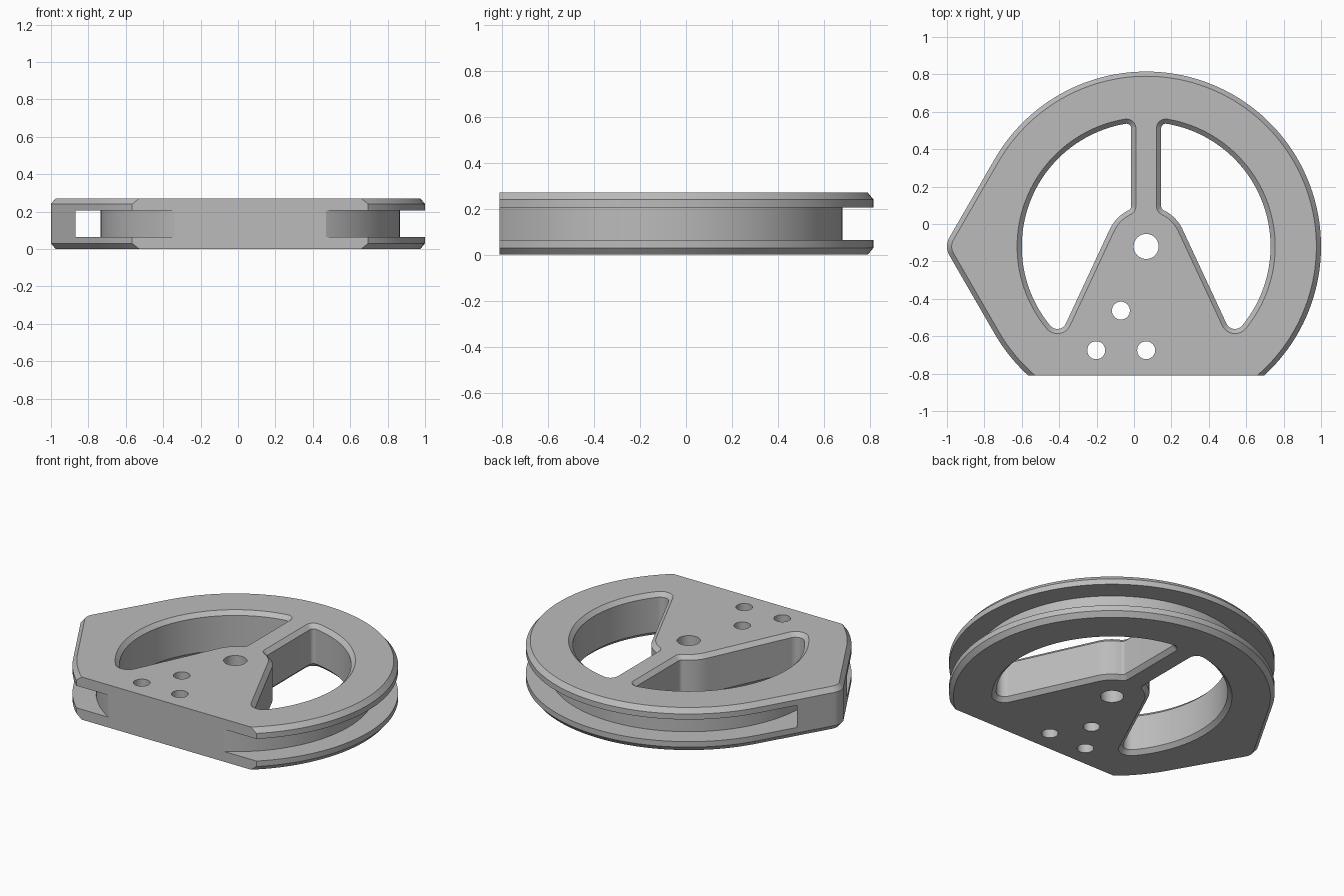
import bpy, bmesh
from math import sin, cos, atan2, acos, hypot, sqrt, radians, pi

if "Cube" in bpy.data.objects:
    bpy.data.objects.remove(bpy.data.objects["Cube"])

CX, CY = 0.065, -0.12      # wheel axis
HEIGHT, BEVEL = 0.27, 0.025
RIM = 0.935

grey = bpy.data.materials.new("plain grey")
grey.use_nodes = True
grey.diffuse_color = (0.5, 0.5, 0.5, 1)
grey.node_tree.nodes["Principled BSDF"].inputs["Base Color"].default_value = (0.5, 0.5, 0.5, 1)


def arc(x, y, r, start, end, steps):
    return [(x + r * cos(start + (end - start) * i / steps),
             y + r * sin(start + (end - start) * i / steps)) for i in range(steps + 1)]


def loft(name, layers, closed=False):
    """Solid through stacked outlines given as (z, points); closed makes a ring."""
    bm = bmesh.new()
    rings = [[bm.verts.new((x + CX, y + CY, z)) for x, y in pts] for z, pts in layers]
    n = len(rings[0])
    pairs = list(zip(rings, rings[1:]))
    if closed:
        pairs.append((rings[-1], rings[0]))
    else:
        bm.faces.new(rings[0])
        bm.faces.new(rings[-1])
    for a, b in pairs:
        for i in range(n):
            j = (i + 1) % n
            bm.faces.new((a[i], a[j], b[j], b[i]))
    bmesh.ops.recalc_face_normals(bm, faces=bm.faces)
    mesh = bpy.data.meshes.new(name)
    bm.to_mesh(mesh)
    bm.free()
    mesh.materials.append(grey)
    obj = bpy.data.objects.new(name, mesh)
    bpy.context.collection.objects.link(obj)
    return obj


def rim_outline(d):
    """Round rim with two tangents meeting in a rounded nose on the right."""
    nose = 0.095
    reach = (RIM - nose) / cos(radians(30))
    return (arc(0, 0, RIM + d, radians(-150), radians(150), 150)
            + arc(-reach, 0, nose + d, radians(150), radians(210), 16))


def window_outline(d, side):
    """Opening between spoke, rim and hub, grown by d."""
    rim, spoke, hub, slope = 0.665, 0.08, 0.215, radians(25)
    small, tip = 0.025, 0.05
    ax = spoke + small
    ay = sqrt((rim - small) ** 2 - ax ** 2)
    cy = sqrt((hub + small) ** 2 - ax ** 2)
    a, c = atan2(ay, ax), atan2(cy, ax)
    b = slope - acos((hub + tip) / (rim - tip))
    bx, by = (rim - tip) * cos(b), (rim - tip) * sin(b)
    pts = (arc(ax, ay, small + d, pi, a, 10)
           + arc(0, 0, rim + d, a, b, 64)[1:-1]
           + arc(bx, by, tip + d, b, slope - pi, 16)
           + arc(0, 0, hub - d, slope, c, 14)
           + arc(ax, cy, small + d, c + pi, pi, 10)[1:])
    return [(x * side, y) for x, y in pts]


def circle(r, steps, x=0, y=0):
    return arc(x, y, r, 0, 2 * pi, steps)[:-1]


# Bevelled wheel body
wheel = loft("wheel_body", [(0, rim_outline(-BEVEL)), (0.03, rim_outline(0)),
                            (HEIGHT - 0.03, rim_outline(0)), (HEIGHT, rim_outline(-BEVEL))])
cutters = []

# Groove round the rim, leaving a post in the nose
low, high = 0.065, 0.205
cutters.append(loft("groove_cutter", [(low, circle(0.8, 160)), (low, circle(0.968, 160)),
                                      (high, circle(0.968, 160)), (high, circle(0.8, 160))], True))

# Two windows with bevelled edges at top and bottom
e = 0.02
for side in (-1, 1):
    cutters.append(loft("window_cutter", [
        (z, window_outline(d, side)) for z, d in
        ((-e, BEVEL + e), (BEVEL, 0), (HEIGHT - BEVEL, 0), (HEIGHT + e, BEVEL + e))]))

# Axle hole and three pin holes
for x, y, r in ((0, 0, 0.067), (-0.135, -0.343, 0.048), (-0.267, -0.555, 0.048), (0, -0.555, 0.048)):
    cutters.append(loft("hole_cutter", [(z, circle(r, 40, x, y)) for z in (-0.1, HEIGHT + 0.1)]))

# Flat cut along the front
front = -0.81 - CY
square = [(-2, -2), (2, -2), (2, front), (-2, front)]
cutters.append(loft("front_cutter", [(-0.1, square), (HEIGHT + 0.1, square)]))

bpy.context.view_layer.objects.active = wheel
wheel.select_set(True)
for cutter in cutters:
    cutter.hide_render = True
    mod = wheel.modifiers.new("cut", 'BOOLEAN')
    mod.operation, mod.solver, mod.object = 'DIFFERENCE', 'EXACT', cutter
    bpy.ops.object.modifier_apply(modifier=mod.name)
    bpy.data.objects.remove(cutter)

bpy.ops.object.shade_smooth_by_angle(angle=radians(25))
